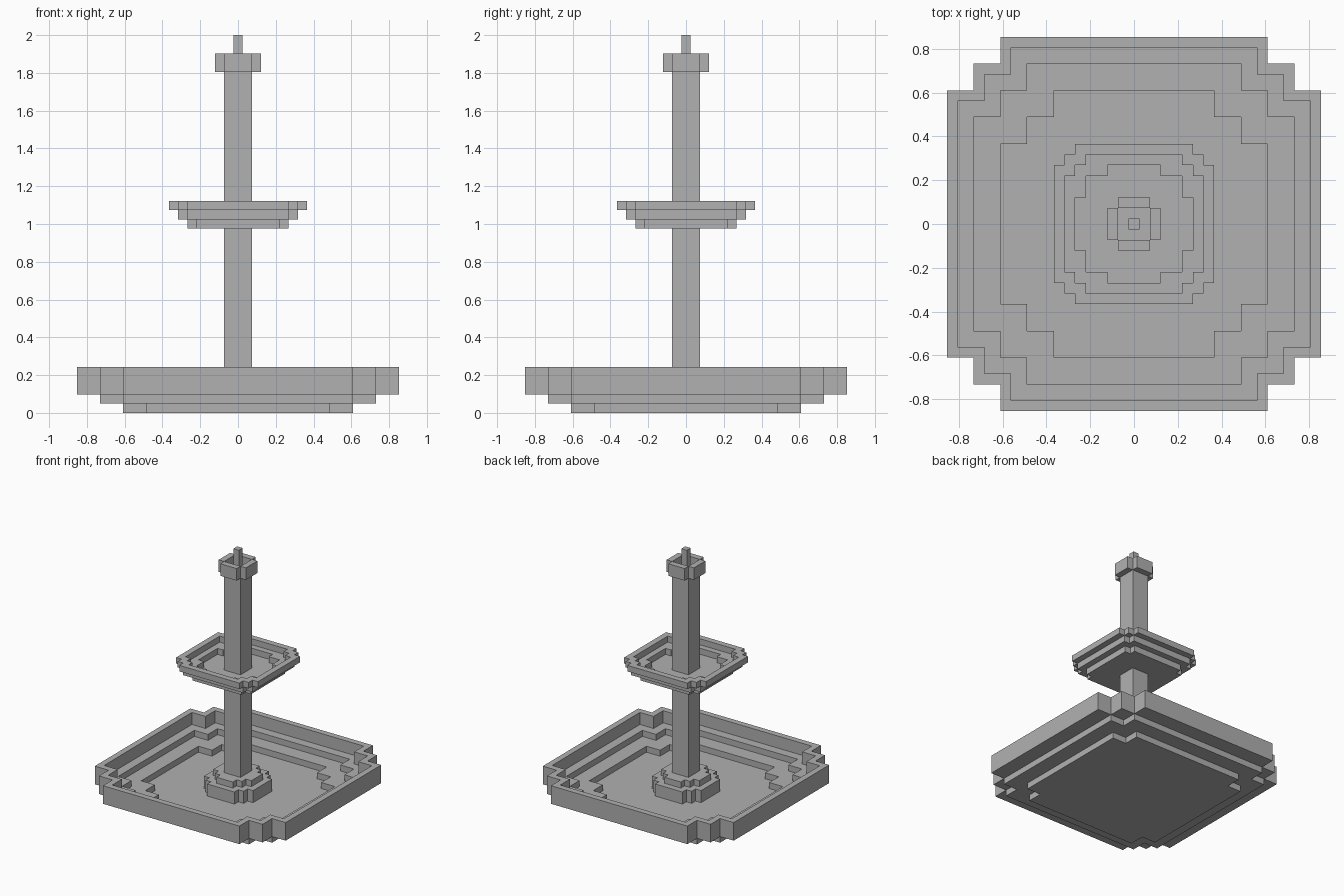
import bpy
import bmesh

cube = bpy.data.objects.get("Cube")
if cube:
    bpy.data.objects.remove(cube)

U = 2 / 41  # size of one building block

stone = bpy.data.materials.new("grey_stone")
stone.use_nodes = True
GREY = (0.44, 0.44, 0.44, 1)
stone.diffuse_color = GREY
stone.node_tree.nodes["Principled BSDF"].inputs["Base Color"].default_value = GREY


def outline(corners):
    """Closed stepped outline from the convex corners of one quadrant."""
    quarter = []
    for i, (x, y) in enumerate(corners):
        if i:
            quarter.append((corners[i - 1][0], y))
        quarter.append((x, y))
    quarter.reverse()
    points = []
    for _ in range(4):
        points += quarter
        quarter = [(-y, x) for x, y in quarter]
    return points


def finish(name, bm):
    bmesh.ops.recalc_face_normals(bm, faces=bm.faces)
    mesh = bpy.data.meshes.new(name)
    bm.to_mesh(mesh)
    bm.free()
    mesh.materials.append(stone)
    bpy.context.collection.objects.link(bpy.data.objects.new(name, mesh))


def tier(name, bottom, top, outer, hole=None):
    """Stepped slab between two heights, with an optional stepped hole."""
    bm = bmesh.new()
    edges = []
    for corners in filter(None, (outer, hole)):
        ring = [bm.verts.new((x * U, y * U, bottom * U)) for x, y in outline(corners)]
        edges += [bm.edges.new((ring[i - 1], ring[i])) for i in range(len(ring))]
    if hole:
        bmesh.ops.triangle_fill(bm, edges=edges, use_beauty=True)
    else:
        bm.faces.new(ring)
    raised = bmesh.ops.extrude_face_region(bm, geom=bm.faces[:], use_keep_orig=True)
    verts = [v for v in raised["geom"] if isinstance(v, bmesh.types.BMVert)]
    bmesh.ops.translate(bm, vec=(0, 0, (top - bottom) * U), verts=verts)
    finish(name, bm)


def steps(*xs):
    """Diagonally symmetric corners: x values paired with their reverse."""
    return list(zip(xs, reversed(xs)))


# Lower basin
pool = steps(12.5, 15, 17.5)
tier("basin_floor", 0, 1, steps(10, 12.5))
tier("basin_step", 1, 2, steps(12.5, 15), steps(7.5, 10, 12.5))
tier("basin_ledge", 2, 3, pool, steps(10, 12.5, 15))
tier("basin_wall", 3, 5, pool, steps(11.5, 14, 16.5))

# Pillar and its stepped foot
tier("foot_lower", 1, 3, steps(2.5, 3.5, 4.5))
tier("foot_upper", 3, 4, steps(1.5, 2.5, 3.5))
tier("pillar", 1, 37, steps(1.5))

# Middle bowl
tier("bowl_floor", 20, 21, steps(4.5, 5.5))
tier("bowl_step", 21, 22, steps(5.5, 6.5), steps(2.5, 4.5, 5.5))
tier("bowl_rim", 22, 23, steps(5.5, 6.5, 7.5), steps(4.5, 5.5, 6.5))

# Cap: four plates standing around the top of the pillar
for name, dx, dy in (("front", 0, -1), ("back", 0, 1), ("left", 1, 0), ("right", -1, 0)):
    bm = bmesh.new()
    bmesh.ops.create_cube(bm, size=1)
    bmesh.ops.scale(bm, vec=((1 if dx else 3) * U, (1 if dy else 3) * U, 2 * U), verts=bm.verts)
    bmesh.ops.translate(bm, vec=(dx * 2 * U, dy * 2 * U, 38 * U), verts=bm.verts)
    finish("cap_plate_" + name, bm)

# Spout
tier("spout", 37, 41, steps(0.5))
